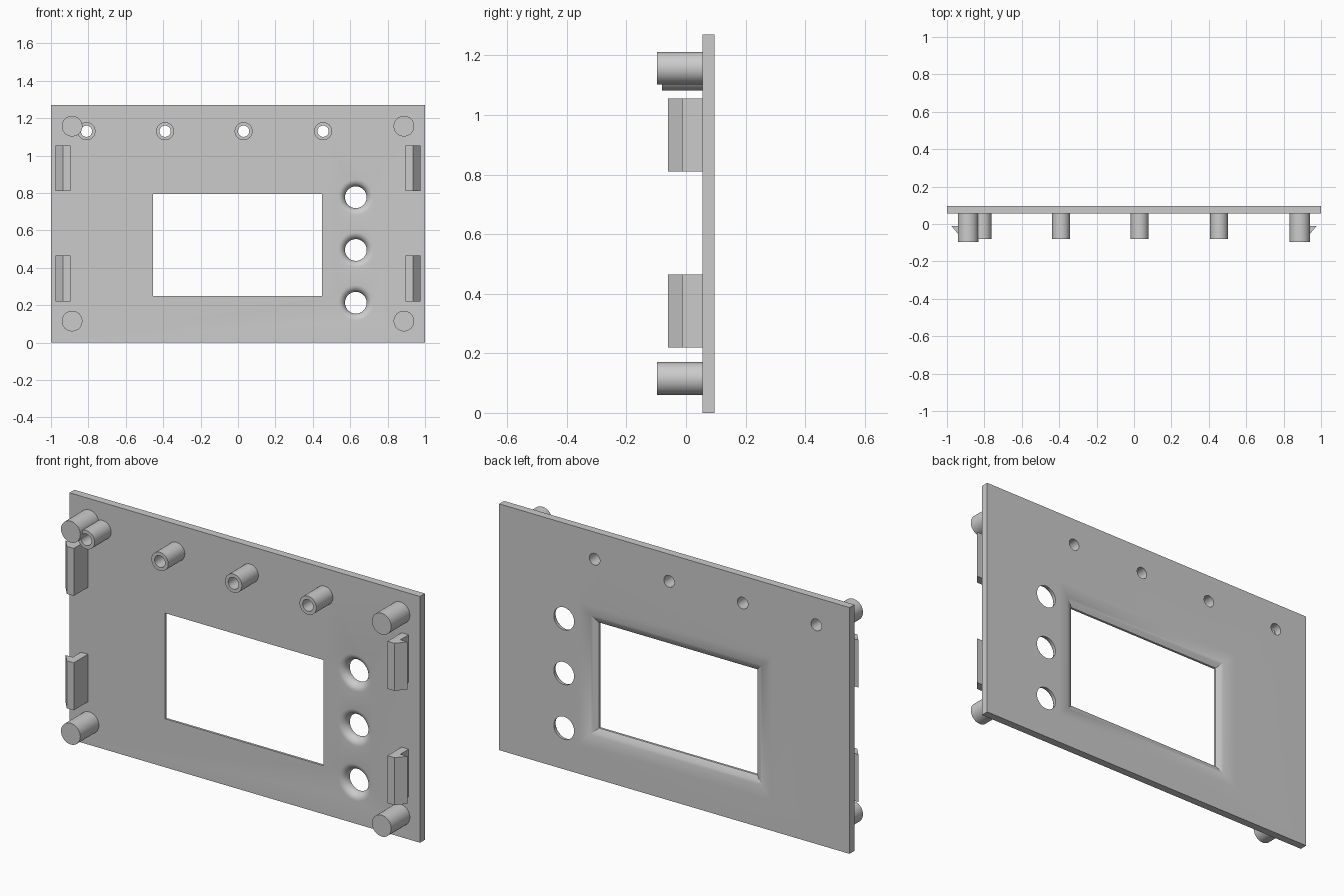
import bpy
import bmesh
from math import sin, cos, asin, pi, radians

cube = bpy.data.objects.get("Cube")
if cube:
    bpy.data.objects.remove(cube, do_unlink=True)

grey = bpy.data.materials.new("plain_grey")
grey.use_nodes = True
colour = (0.6, 0.6, 0.6, 1)
grey.diffuse_color = colour
grey.node_tree.nodes["Principled BSDF"].inputs["Base Color"].default_value = colour

FRONT, BACK, HEIGHT = 0.055, 0.095, 1.27


def circle(x, z, r, y, n=48):
    return [(x + r * cos(2 * pi * i / n), y, z + r * sin(2 * pi * i / n)) for i in range(n)]


def rect(x0, x1, z0, z1, y, grow=0):
    x0, x1, z0, z1 = x0 - grow, x1 + grow, z0 - grow, z1 + grow
    return [(x0, y, z0), (x1, y, z0), (x1, y, z1), (x0, y, z1)]


def loft(bm, rings, closed=False):
    """Skin a row of rings; cap the ends, or close the row on itself."""
    rows = [[bm.verts.new(p) for p in ring] for ring in rings]
    pairs = list(zip(rows, rows[1:]))
    if closed:
        pairs.append((rows[-1], rows[0]))
    else:
        bm.faces.new(rows[0])
        bm.faces.new(rows[-1])
    for a, b in pairs:
        for i in range(len(a)):
            j = (i + 1) % len(a)
            bm.faces.new((a[i], a[j], b[j], b[i]))


def finish(bm, name):
    bmesh.ops.recalc_face_normals(bm, faces=bm.faces)
    mesh = bpy.data.meshes.new(name)
    bm.to_mesh(mesh)
    bm.free()
    mesh.materials.append(grey)
    obj = bpy.data.objects.new(name, mesh)
    bpy.context.collection.objects.link(obj)
    return obj


def part(name, rings, closed=False):
    bm = bmesh.new()
    loft(bm, rings, closed)
    return finish(bm, name)


def smooth(obj):
    bpy.ops.object.select_all(action='DESELECT')
    obj.select_set(True)
    bpy.context.view_layer.objects.active = obj
    bpy.ops.object.shade_smooth_by_angle(angle=radians(25))


# Panel and the openings cut through it
panel = part("panel", [rect(-1, 1, 0, HEIGHT, FRONT), rect(-1, 1, 0, HEIGHT, BACK)])
bm = bmesh.new()

# Display window, with a rounded slope opening towards the back
window = (-0.455, 0.45, 0.25, 0.795)
width, depth, steps = 0.1, 0.028, 8
radius = (width ** 2 + depth ** 2) / (2 * depth)
sweep = asin(width / radius)
rings = [rect(*window, FRONT - 0.05)]
for i in range(steps + 1):
    a = sweep * (1 - i / steps)
    rings.append(rect(*window, BACK - radius * (1 - cos(a)), width - radius * sin(a)))
rings.append(rect(*window, BACK + 0.05, width))
loft(bm, rings)

# Button holes, with a rounded rim on the front
hole, rim = 0.058, 0.037
for z in (0.213, 0.495, 0.777):
    rings = [circle(0.63, z, hole + rim, FRONT - 0.05)]
    for i in range(steps + 1):
        a = pi / 2 * i / steps
        rings.append(circle(0.63, z, hole + rim * (1 - sin(a)), FRONT + rim * (1 - cos(a))))
    rings.append(circle(0.63, z, hole, BACK + 0.05))
    loft(bm, rings)

# Indicator holes
tube_xs = (-0.81, -0.39, 0.03, 0.455)
TUBE_Z, BORE = 1.13, 0.03
for x in tube_xs:
    loft(bm, [circle(x, TUBE_Z, BORE, FRONT - 0.05), circle(x, TUBE_Z, BORE, BACK + 0.05)])

cutter = finish(bm, "opening_cutter")
cutter.hide_render = True
cut = panel.modifiers.new("openings", 'BOOLEAN')
cut.operation = 'DIFFERENCE'
cut.solver = 'EXACT'
cut.object = cutter
bpy.context.view_layer.objects.active = panel
bpy.ops.object.modifier_apply(modifier=cut.name)
bpy.data.objects.remove(cutter, do_unlink=True)
smooth(panel)

# Hollow indicator tubes
for i, x in enumerate(tube_xs):
    profile = ((BORE, FRONT), (0.048, FRONT), (0.048, -0.08), (BORE, -0.08))
    smooth(part(f"indicator_tube_{i + 1}",
                [circle(x, TUBE_Z, r, y) for r, y in profile], closed=True))

# Solid corner posts and barbed clips on both sides
for side, s in (("right", -1), ("left", 1)):
    for level, z in (("lower", 0.115), ("upper", 1.157)):
        smooth(part(f"{side}_{level}_post",
                    [circle(s * 0.887, z, 0.055, y) for y in (-0.097, FRONT)]))
    for level, z in (("lower", 0.22), ("upper", 0.81)):
        outline = ((0.895, FRONT), (0.935, FRONT), (0.935, -0.012),
                   (0.975, -0.012), (0.935, -0.06), (0.895, -0.06))
        part(f"{side}_{level}_clip",
             [[(s * x, y, h) for x, y in outline] for h in (z, z + 0.245)])
